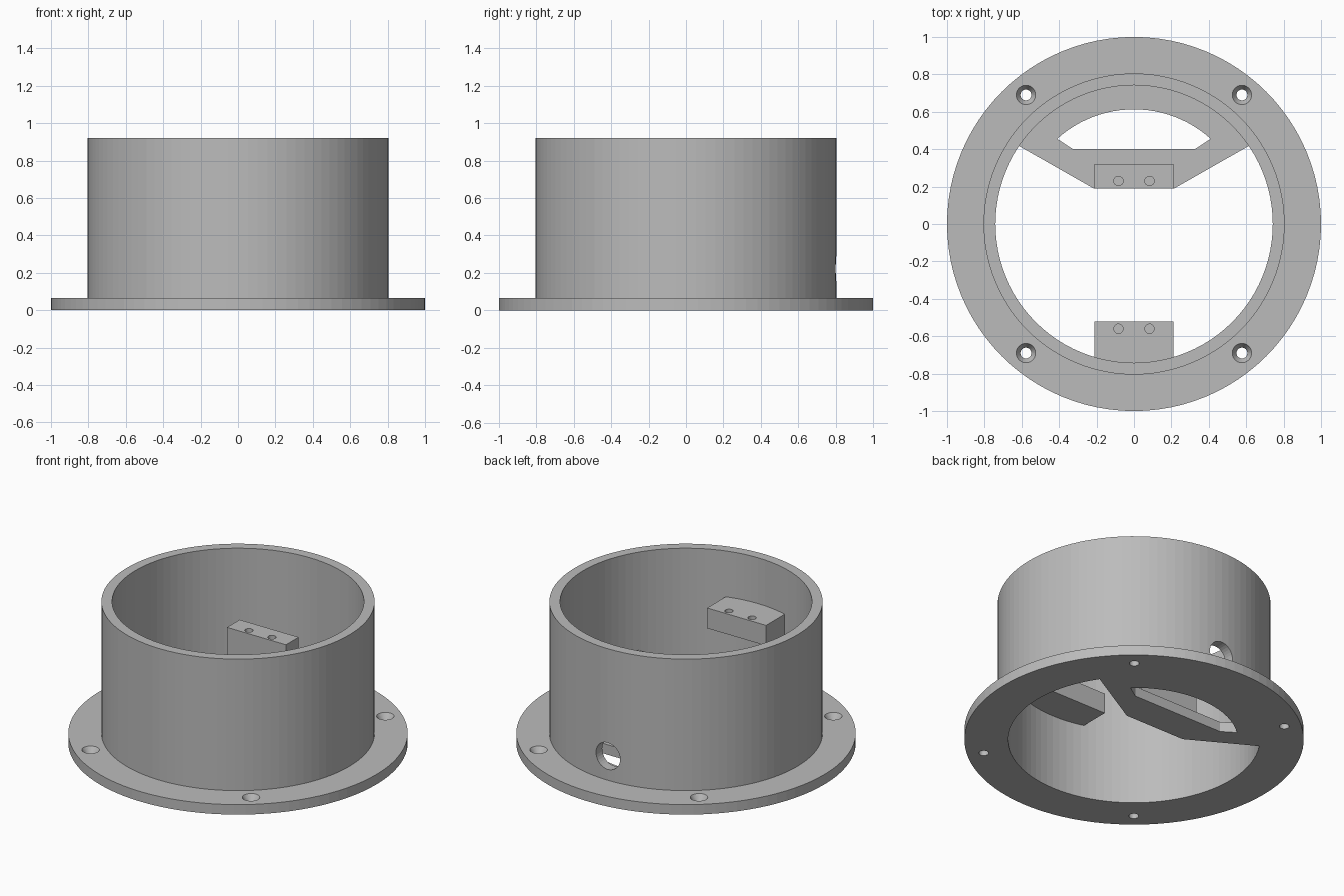
import bpy, bmesh
from math import sin, cos, pi, radians
from mathutils import Matrix

cube = bpy.data.objects.get("Cube")
if cube:
    bpy.data.objects.remove(cube)

FLANGE, WALL_IN, WALL_OUT, TOP = 0.065, 0.742, 0.805, 0.92
SEGMENTS = 96

grey = bpy.data.materials.new("plain grey")
grey.use_nodes = True
grey.diffuse_color = (0.5, 0.5, 0.5, 1)
grey.node_tree.nodes["Principled BSDF"].inputs["Base Color"].default_value = (0.5, 0.5, 0.5, 1)


def finish(name, bm):
    bmesh.ops.recalc_face_normals(bm, faces=bm.faces)
    mesh = bpy.data.meshes.new(name)
    bm.to_mesh(mesh)
    bm.free()
    mesh.materials.append(grey)
    obj = bpy.data.objects.new(name, mesh)
    bpy.context.collection.objects.link(obj)
    return obj


def prism(name, outline, z0, z1):
    bm = bmesh.new()
    face = bm.faces.new([bm.verts.new((x, y, z0)) for x, y in outline])
    new = bmesh.ops.extrude_face_region(bm, geom=[face])["geom"]
    bmesh.ops.translate(bm, vec=(0, 0, z1 - z0),
                        verts=[v for v in new if isinstance(v, bmesh.types.BMVert)])
    return finish(name, bm)


def lathe(name, profile, segments):
    """Revolve a closed ring of (radius, z) points around z."""
    bm = bmesh.new()
    rings = [[bm.verts.new((r * cos(2 * pi * i / segments), r * sin(2 * pi * i / segments), z))
              for r, z in profile] for i in range(segments)]
    n = len(profile)
    for i in range(segments):
        a, b = rings[i], rings[(i + 1) % segments]
        for j in range(n):
            k = (j + 1) % n
            bm.faces.new((a[j], b[j], b[k], a[k]))
    return finish(name, bm)


def rod(name, r0, r1, depth, matrix, segments=32):
    bm = bmesh.new()
    bmesh.ops.create_cone(bm, cap_ends=True, segments=segments, radius1=r0,
                          radius2=r1, depth=depth, matrix=matrix)
    return finish(name, bm)


def combine(target, tool, operation="DIFFERENCE"):
    tool.hide_render = True
    mod = target.modifiers.new("cut", "BOOLEAN")
    mod.operation, mod.solver, mod.object = operation, "EXACT", tool
    bpy.context.view_layer.objects.active = target
    bpy.ops.object.modifier_apply(modifier=mod.name)
    bpy.data.objects.remove(tool)


def arc(radius, start, end, steps):
    angles = [radians(start + (end - start) * i / steps) for i in range(steps + 1)]
    return [(radius * cos(a), radius * sin(a)) for a in angles]


# Flanged tube
housing = lathe("flanged_housing", [(WALL_IN, 0), (1, 0), (1, FLANGE), (WALL_OUT, FLANGE),
                                    (WALL_OUT, TOP), (WALL_IN, TOP)], SEGMENTS)

# Rear floor web with its crescent opening
web = prism("rear_web", [(-0.215, 0.19), (0.215, 0.19)] + arc(0.777, 34, 146, 32), 0, FLANGE)
slot = prism("slot_cutter", [(-0.325, 0.4), (0.325, 0.4)] + arc(0.613, 48, 132, 24), -0.1, 0.2)
combine(web, slot)
combine(housing, web, "UNION")

# Countersunk screw holes in the flange
for sx in (-1, 1):
    for sy in (-1, 1):
        x, y = sx * 0.577, sy * 0.69
        combine(housing, rod("screw_cutter", 0.029, 0.029, 0.3, Matrix.Translation((x, y, 0))))
        combine(housing, rod("sink_cutter", 0.026, 0.056, 0.05,
                             Matrix.Translation((x, y, FLANGE - 0.018))))

# Cable hole through the rear wall
combine(housing, rod("cable_cutter", 0.087, 0.087, 0.4,
                     Matrix.Translation((0, 0.8, 0.222)) @ Matrix.Rotation(pi / 2, 4, "X")))


# Mounting blocks with two blind screw holes each
def mounting_block(name, y0, y1, z0, hole_y):
    block = prism(name, [(-0.212, y0), (0.212, y0), (0.212, y1), (-0.212, y1)], z0, 0.622)
    for x in (-0.083, 0.083):
        combine(block, rod("pilot_cutter", 0.025, 0.025, 0.2,
                           Matrix.Translation((x, hole_y, 0.622)), 24))


mounting_block("rear_mounting_post", 0.19, 0.32, FLANGE, 0.23)
mounting_block("front_mounting_block", -0.76, -0.52, 0.49, -0.56)
